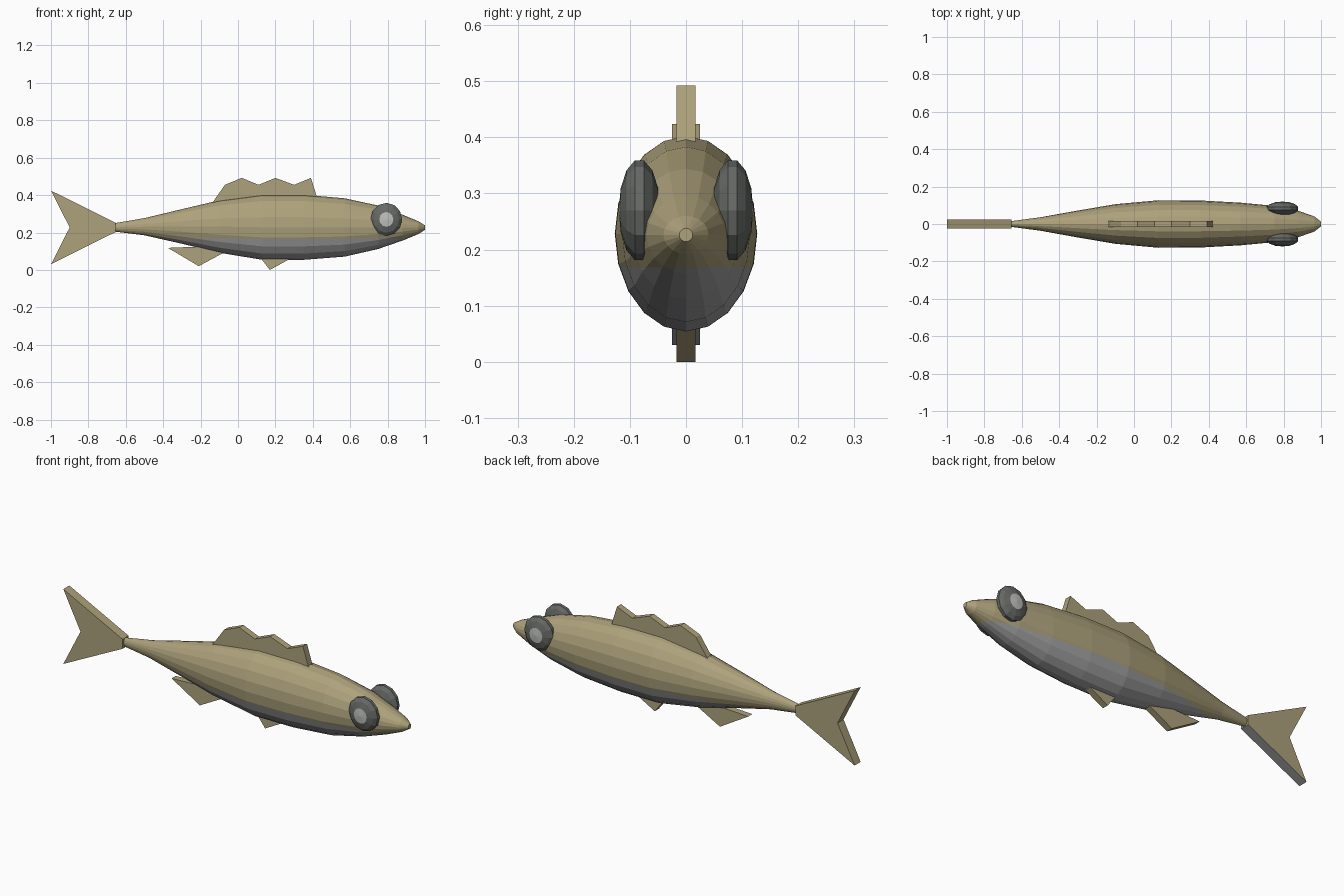
import bpy, bmesh, math
from mathutils import Matrix, Vector

cube = bpy.data.objects.get("Cube")
if cube:
    bpy.data.objects.remove(cube, do_unlink=True)


def material(name, rgb):
    mat = bpy.data.materials.new(name)
    mat.use_nodes = True
    mat.diffuse_color = (*rgb, 1)
    mat.node_tree.nodes["Principled BSDF"].inputs["Base Color"].default_value = (*rgb, 1)
    return mat


OLIVE = material("olive skin", (0.42, 0.36, 0.20))
SILVER = material("silver belly", (0.36, 0.36, 0.36))
DARK = material("dark eye", (0.13, 0.14, 0.13))
LIGHT = material("light pupil", (0.52, 0.52, 0.51))


def finish(bm, name, mats):
    bmesh.ops.recalc_face_normals(bm, faces=bm.faces)
    mesh = bpy.data.meshes.new(name)
    bm.to_mesh(mesh)
    bm.free()
    for m in mats:
        mesh.materials.append(m)
    obj = bpy.data.objects.new(name, mesh)
    bpy.context.collection.objects.link(obj)
    return obj


# Body: elliptical sections lofted along x (x, top, bottom, half width)
SECTIONS = [
    (-0.66, 0.25, 0.205, 0.015), (-0.5, 0.277, 0.185, 0.036),
    (-0.3, 0.325, 0.14, 0.072), (-0.1, 0.372, 0.092, 0.106),
    (0.13, 0.402, 0.054, 0.127), (0.35, 0.402, 0.054, 0.126),
    (0.57, 0.383, 0.071, 0.114), (0.75, 0.344, 0.112, 0.097),
    (0.88, 0.295, 0.157, 0.07), (0.965, 0.26, 0.192, 0.04),
    (1.0, 0.238, 0.214, 0.012),
]
SIDES = 20
bm = bmesh.new()
rings = []
for x, top, bottom, width in SECTIONS:
    mid, half = (top + bottom) / 2, (top - bottom) / 2
    angles = [math.tau * i / SIDES for i in range(SIDES)]
    rings.append([bm.verts.new((x, width * math.cos(a), mid + half * math.sin(a)))
                  for a in angles])
for a, b in zip(rings, rings[1:]):
    for i in range(SIDES):
        j = (i + 1) % SIDES
        bm.faces.new((a[i], a[j], b[j], b[i]))
bm.faces.new(rings[0])
bm.faces.new(rings[-1])

# Silver underside below a level colour line
LINE = 0.168
bmesh.ops.bisect_plane(bm, geom=bm.verts[:] + bm.edges[:] + bm.faces[:],
                       plane_co=(0, 0, LINE), plane_no=(0, 0, 1))
for f in bm.faces:
    f.material_index = int(f.calc_center_median().z < LINE)
body = finish(bm, "body", [OLIVE, SILVER])


# Fins: flat outlines in the xz plane, thickened along y
def fin(name, outline, half, silver_below=False):
    bm = bmesh.new()
    face = bm.faces.new([bm.verts.new((x, -half, z)) for x, z in outline])
    extruded = bmesh.ops.extrude_face_region(bm, geom=[face])["geom"]
    bmesh.ops.translate(bm, vec=(0, 2 * half, 0),
                        verts=[v for v in extruded if isinstance(v, bmesh.types.BMVert)])
    bmesh.ops.recalc_face_normals(bm, faces=bm.faces)
    for f in bm.faces:
        f.material_index = int(silver_below and f.normal.z < -0.3
                               and f.calc_center_median().z < 0.2)
    return finish(bm, name, [OLIVE, SILVER])


fin("tail_fin", [(-0.655, 0.252), (-1, 0.424), (-0.9, 0.227), (-1, 0.03),
                 (-0.655, 0.202)], 0.025, True)
fin("dorsal_fin", [(-0.14, 0.355), (-0.07, 0.455), (0.02, 0.492), (0.11, 0.455),
                   (0.2, 0.492), (0.3, 0.455), (0.39, 0.492), (0.425, 0.38)], 0.017)
fin("anal_fin", [(-0.375, 0.118), (-0.21, 0.02), (-0.08, 0.09), (-0.1, 0.12),
                 (-0.2, 0.125)], 0.017)
fin("pelvic_fin", [(0.12, 0.065), (0.17, 0), (0.28, 0.06)], 0.017)

# Eyes: flattened spheres with a light cap on the outer pole
for name, side in (("left_eye", 1), ("right_eye", -1)):
    # the body faces +x, so its left flank lies at +y
    bm = bmesh.new()
    bmesh.ops.create_uvsphere(bm, u_segments=12, v_segments=7, radius=1)
    for f in bm.faces:
        f.material_index = int(f.calc_center_median().z > 0.9)
    turn = Matrix.Rotation(-side * math.pi / 2, 4, 'X')
    size = Matrix.Diagonal((0.087, 0.037, 0.091, 1))
    place = Matrix.Translation(Vector((0.793, side * 0.083, 0.27)))
    bmesh.ops.transform(bm, matrix=place @ size @ turn, verts=bm.verts)
    finish(bm, name, [DARK, LIGHT])
